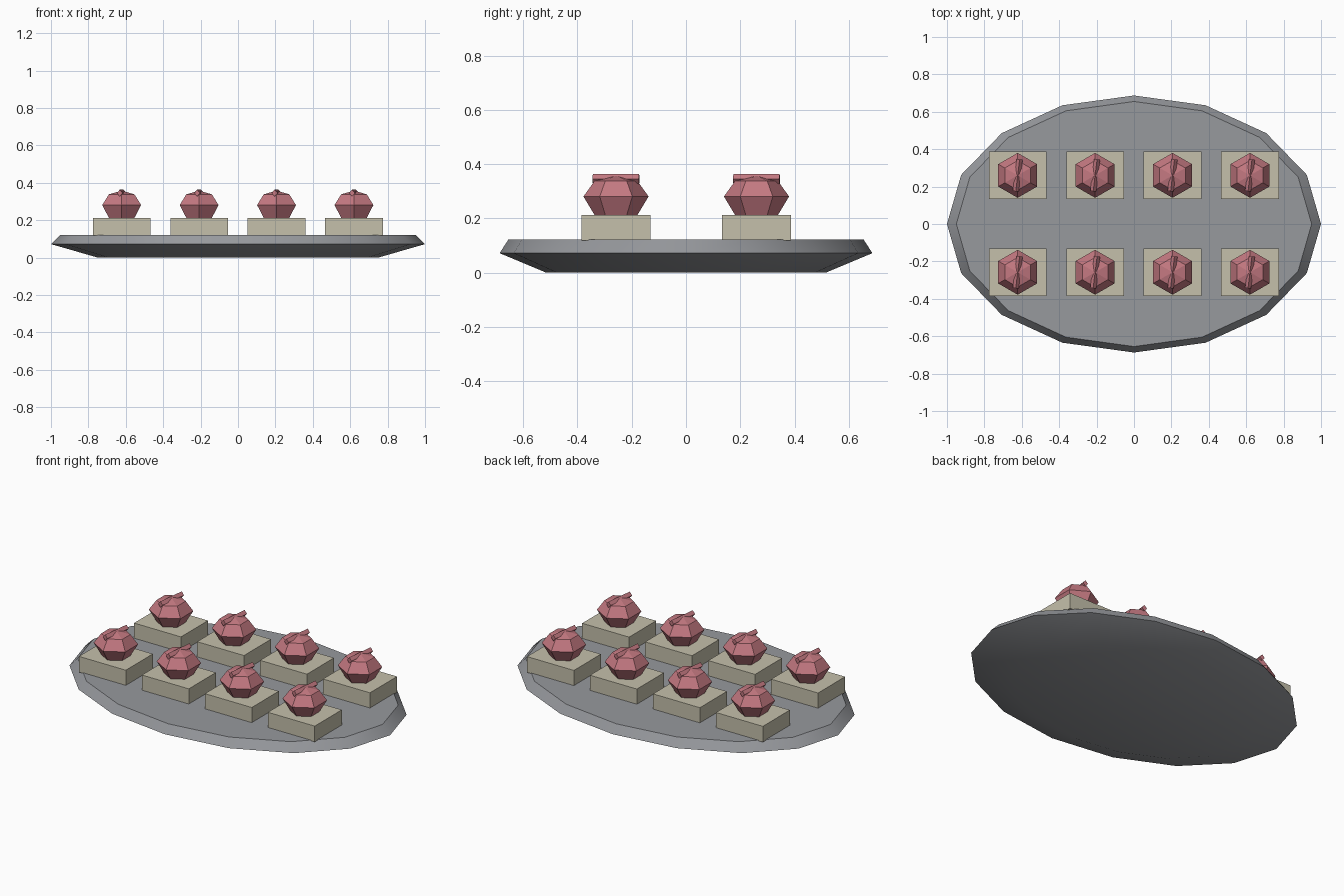
import bpy
import bmesh
from math import sin, cos, pi, radians

if "Cube" in bpy.data.objects:
    bpy.data.objects.remove(bpy.data.objects["Cube"])


def material(name, rgb):
    m = bpy.data.materials.new(name)
    m.use_nodes = True
    m.diffuse_color = (*rgb, 1)
    m.node_tree.nodes["Principled BSDF"].inputs["Base Color"].default_value = (*rgb, 1)
    return m


GREY = material("plate grey", (0.31, 0.32, 0.34))
CREAM = material("rice cream", (0.56, 0.53, 0.41))
PINK = material("topping pink", (0.55, 0.19, 0.22))


def lathe(name, sides, rings, mat, location=(0, 0, 0), turn=0.0):
    """Stack of rings (x radius, y radius, z); a zero radius makes a point."""
    bm = bmesh.new()
    loops = []
    for rx, ry, z in rings:
        count = sides if rx else 1
        loops.append([bm.verts.new((rx * cos(turn + 2 * pi * i / sides),
                                    ry * sin(turn + 2 * pi * i / sides), z))
                      for i in range(count)])
    for low, high in zip(loops, loops[1:]):
        for i in range(sides):
            j = (i + 1) % sides
            if len(high) == 1:
                bm.faces.new((low[i], low[j], high[0]))
            else:
                bm.faces.new((low[i], low[j], high[j], high[i]))
    bm.faces.new(loops[0][::-1])
    if len(loops[-1]) > 1:
        bm.faces.new(loops[-1])
    return finish(bm, name, mat, location)


def finish(bm, name, mat, location):
    bmesh.ops.recalc_face_normals(bm, faces=bm.faces)
    mesh = bpy.data.meshes.new(name)
    bm.to_mesh(mesh)
    bm.free()
    mesh.materials.append(mat)
    ob = bpy.data.objects.new(name, mesh)
    ob.location = location
    bpy.context.collection.objects.link(ob)
    return ob


def block(name, size, mat, location):
    bm = bmesh.new()
    bmesh.ops.create_cube(bm, size=1)
    bmesh.ops.scale(bm, vec=size, verts=bm.verts)
    return finish(bm, name, mat, location)


# Oval plate with a flared underside and a bevelled rim
plate = lathe("plate", 16, [(0.75, 0.515, 0), (1, 0.687, 0.072), (0.95, 0.655, 0.122)], GREY)
bpy.ops.object.select_all(action="DESELECT")
plate.select_set(True)
bpy.context.view_layer.objects.active = plate
bpy.ops.object.shade_smooth_by_angle(angle=radians(30))

# Two rows of four servings: block, faceted ball and thin ridge
for row, y in (("front", -0.258), ("back", 0.26)):
    for i in range(4):
        x = -0.622 + i * 0.414
        tag = f"{row}_{i + 1}"
        block(f"rice_block_{tag}", (0.308, 0.254, 0.094), CREAM, (x, y, 0.165))
        lathe(f"topping_ball_{tag}", 6,
              [(0.078, 0.078, 0.211), (0.12, 0.12, 0.281),
               (0.079, 0.079, 0.338), (0, 0, 0.358)],
              PINK, (x, y, 0), turn=pi / 2)
        ridge = lathe(f"topping_ridge_{tag}", 4,
                      [(0.016, 0.018, -0.086), (0.016, 0.018, 0.086)],
                      PINK, (x, y, 0.345))
        ridge.rotation_euler = (pi / 2, 0, radians(-7))
